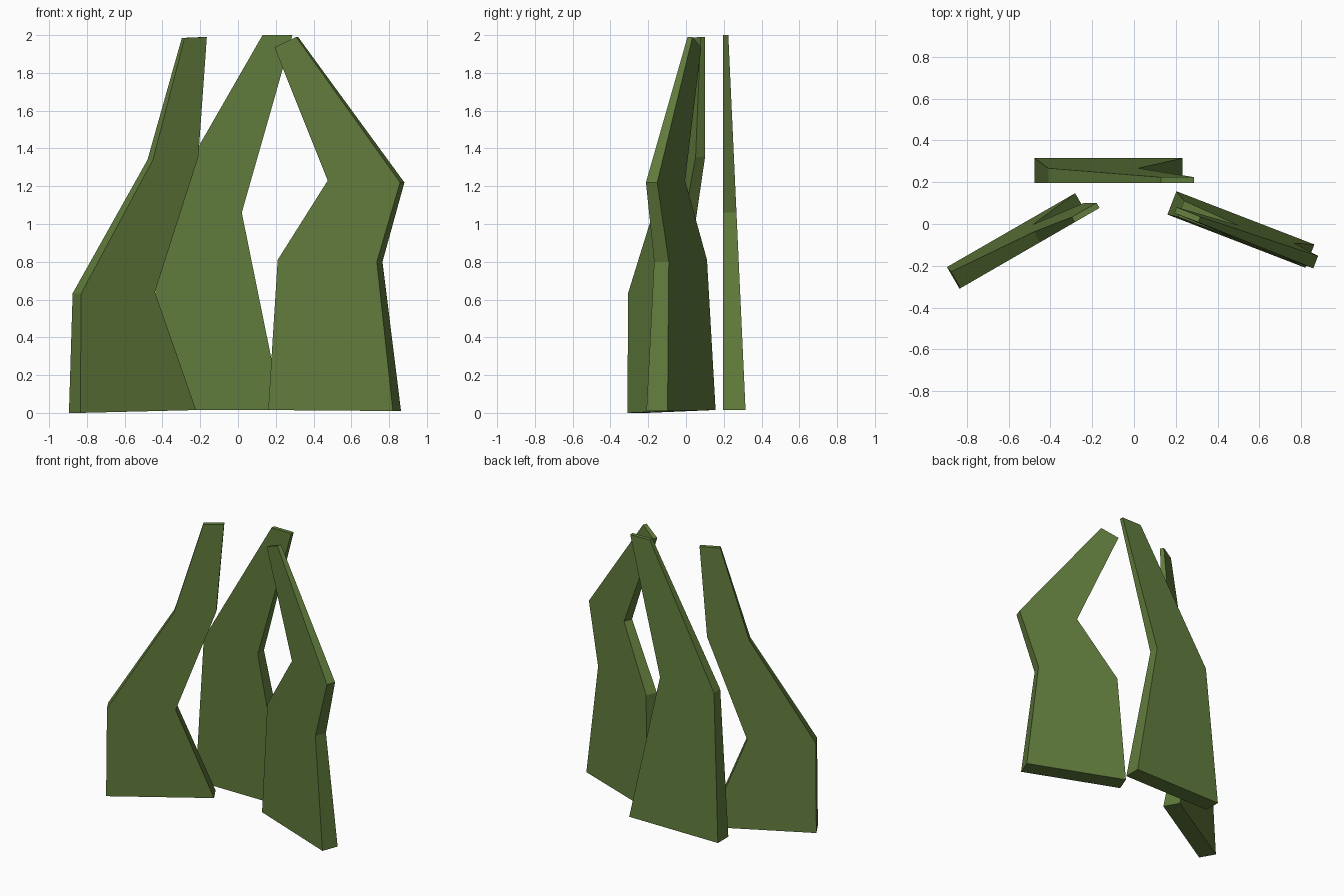
import bpy, bmesh
from mathutils import Vector

if "Cube" in bpy.data.objects:
    bpy.data.objects.remove(bpy.data.objects["Cube"])

green = bpy.data.materials.new("leaf_green")
green.diffuse_color = (0.12, 0.20, 0.045, 1)
green.use_nodes = True
green.node_tree.nodes["Principled BSDF"].inputs["Base Color"].default_value = green.diffuse_color


def blade(name, rings, y0, slope, lean=0.0):
    """Plate with a flat front (y = y0 + slope*x), tapering in thickness upward.
    Each ring is (left x, left z, right x, right z)."""
    normal = Vector((-slope, 1, 0)).normalized()
    bm = bmesh.new()
    loops = []
    for xl, zl, xr, zr in rings:
        front = [Vector((x, y0 + slope * x + lean * z, z)) for x, z in ((xl, zl), (xr, zr))]
        back = [p + normal * (0.12 - 0.046 * p.z) for p in reversed(front)]
        loops.append([bm.verts.new(p) for p in front + back])
    for a, b in zip(loops, loops[1:]):
        for i in range(4):
            j = (i + 1) % 4
            bm.faces.new((a[i], a[j], b[j], b[i]))
    bm.faces.new(loops[0][::-1])
    bm.faces.new(loops[-1])
    bmesh.ops.recalc_face_normals(bm, faces=bm.faces)
    me = bpy.data.meshes.new(name)
    bm.to_mesh(me)
    bm.free()
    me.materials.append(green)
    ob = bpy.data.objects.new(name, me)
    bpy.context.collection.objects.link(ob)


# Left blade, turned 30 degrees
blade("left_leaf", [(-0.835, 0.0, -0.222, 0.015), (-0.83, 0.633, -0.44, 0.64),
                    (-0.45, 1.34, -0.21, 1.355), (-0.283, 1.985, -0.165, 1.99)],
      0.172, 0.577)

# Back blade, facing front
blade("back_leaf", [(-0.475, 0.015, 0.232, 0.015), (-0.41, 1.06, 0.02, 1.06),
                    (0.13, 2.0, 0.288, 2.0)],
      0.196, 0.0)

# Right blade, turned the other way and bent inward at the tip
blade("right_leaf", [(0.16, 0.015, 0.82, 0.01), (0.21, 0.81, 0.735, 0.80),
                     (0.475, 1.23, 0.858, 1.22), (0.193, 1.935, 0.308, 1.99)],
      0.107, -0.386, 0.01)
